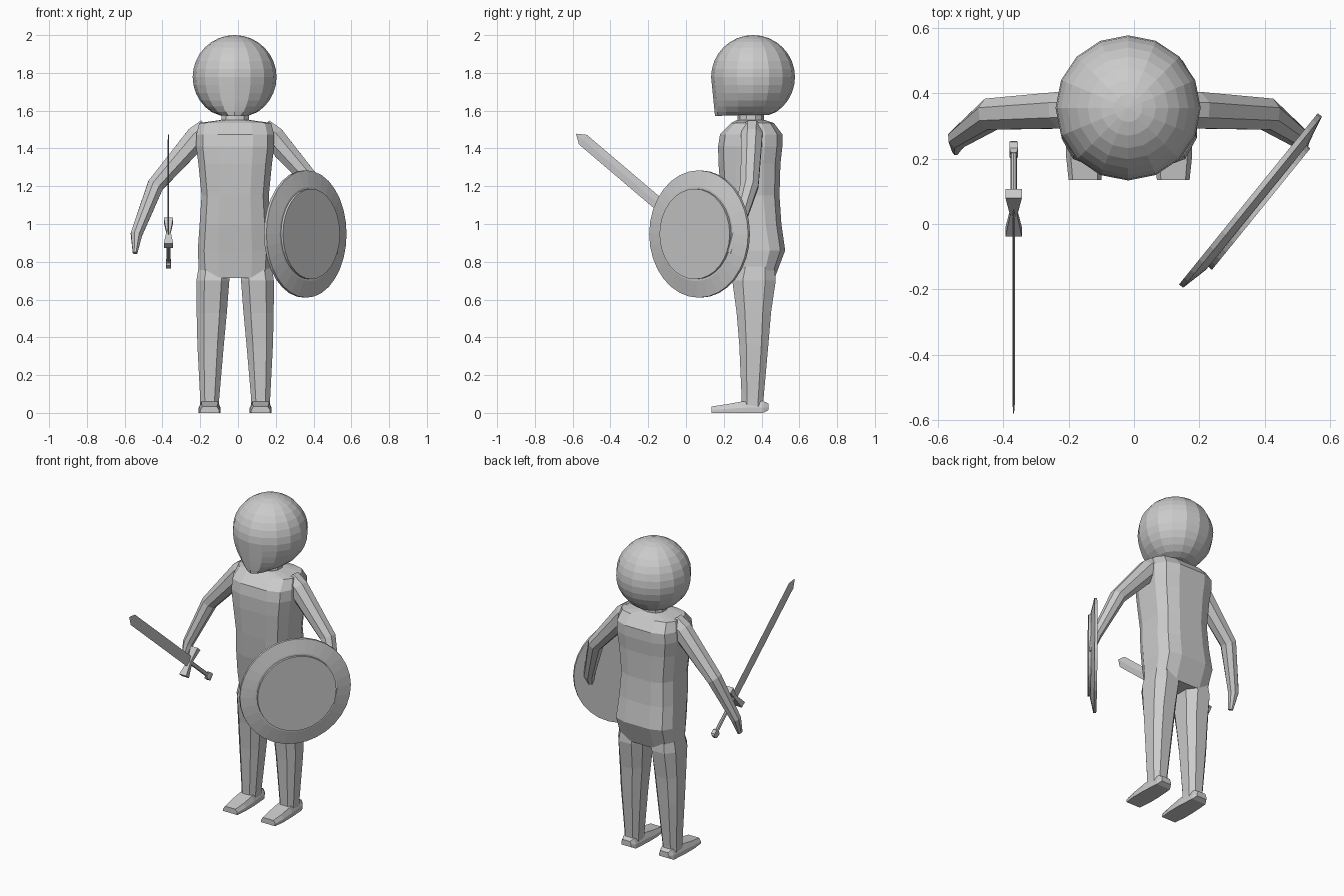
import bpy, bmesh, math
from mathutils import Vector, Matrix

if "Cube" in bpy.data.objects:
    bpy.data.objects.remove(bpy.data.objects["Cube"])

CX = -0.015  # body symmetry plane
grey = bpy.data.materials.new("plain grey")
grey.diffuse_color = (0.6, 0.6, 0.6, 1)
grey.use_nodes = True
grey.node_tree.nodes["Principled BSDF"].inputs["Base Color"].default_value = grey.diffuse_color


def finish(name, bm):
    bmesh.ops.recalc_face_normals(bm, faces=bm.faces)
    me = bpy.data.meshes.new(name)
    bm.to_mesh(me)
    bm.free()
    me.materials.append(grey)
    ob = bpy.data.objects.new(name, me)
    bpy.context.scene.collection.objects.link(ob)
    return ob


def loft(name, rings, mirror=False, matrix=None):
    """Skin a list of equal-length point rings and cap both ends."""
    bm = bmesh.new()
    rows = []
    for ring in rings:
        pts = [Vector(p) for p in ring]
        if mirror:
            pts = [Vector((2 * CX - p.x, p.y, p.z)) for p in pts]
        rows.append([bm.verts.new(p) for p in pts])
    n = len(rows[0])
    for a, b in zip(rows, rows[1:]):
        for i in range(n):
            j = (i + 1) % n
            bm.faces.new((a[i], a[j], b[j], b[i]))
    bm.faces.new(rows[0])
    bm.faces.new(rows[-1])
    if matrix:
        bm.transform(matrix)
    return finish(name, bm)


def section(cx, hw, y0, y1, z, n=12, power=0.6):
    """Horizontal rounded-box section with flat front and back facets."""
    top = math.cos(math.pi / n) ** power
    out = []
    for i in range(n):
        a = 2 * math.pi * (i + 0.5) / n
        c, s = math.cos(a), math.sin(a)
        x = math.copysign(abs(c) ** power, c) / top
        y = math.copysign(abs(s) ** power, s) / top
        out.append((cx + hw * x, (y0 + y1) / 2 + (y1 - y0) / 2 * y, z))
    return out


# Torso, from crotch to shoulders, closing in to the neck
torso = [(.19, .25, .47, .715), (.198, .225, .525, .86), (.188, .20, .505, 1.0),
         (.178, .185, .495, 1.15), (.195, .172, .50, 1.32), (.207, .17, .51, 1.41),
         (.205, .18, .51, 1.475), (.19, .24, .465, 1.535), (.08, .27, .42, 1.55)]
loft("torso", [section(CX, *t) for t in torso])

# Neck
loft("neck", [section(CX, .075, .275, .41, 1.53, 10, .9),
              section(CX, .07, .28, .41, 1.63, 10, .9)])

# Head: faceted ball with the lower front pushed out to form a jaw
R, CY, CZ = .222, .355, 1.778
bm = bmesh.new()
bmesh.ops.create_uvsphere(bm, u_segments=16, v_segments=16, radius=R)
for v in bm.verts:
    r = math.hypot(v.co.x, v.co.y)
    if v.co.z < -.01 and v.co.y < -.001 and r > .01:
        reach = R + .1 * v.co.z if r > .06 else .11
        v.co.y *= reach / r
    if v.co.z < -.2:
        v.co.z = -.2 - max(0, -v.co.y) * .03
bm.transform(Matrix.Translation((CX - .003, CY, CZ)))
finish("head", bm)

# Limbs, one side then mirrored
leg = [(-.10, .08, .29, .46, .86), (-.118, .087, .245, .475, .70),
       (-.124, .08, .268, .45, .53), (-.130, .07, .282, .436, .36),
       (-.135, .05, .295, .41, .07), (-.135, .05, .295, .41, .03)]
# foot rows: y, half width, bottom, top
foot = [(.437, .035, .015, .05), (.41, .05, 0, .062), (.295, .058, 0, .06),
        (.21, .058, 0, .045), (.135, .05, 0, .034)]
# arm rows: centre, half size across, half size in depth
arm = [((-.16, .35, 1.50), .06, .055), ((-.215, .348, 1.46), .062, .056),
       ((-.437, .336, 1.205), .044, .048), ((-.538, .262, .945), .031, .03),
       ((-.545, .228, .846), .012, .018)]


def arm_rings():
    pts = [Vector(a[0]) for a in arm]
    rings = []
    for i, (p, (_, w, d)) in enumerate(zip(pts, arm)):
        t = (pts[min(i + 1, len(pts) - 1)] - pts[max(i - 1, 0)]).normalized()
        depth = (Vector((0, 1, 0)) - t * t.y).normalized()
        across = t.cross(depth)
        angles = [math.pi * (k + .5) / 4 for k in range(8)]
        rings.append([p + across * w * 1.08 * math.cos(a) + depth * d * 1.08 * math.sin(a)
                      for a in angles])
    return rings


for side, flip in (("right", False), ("left", True)):
    loft(side + "_leg", [section(CX + c, w, a, b, z, 8, .75) for c, w, a, b, z in leg], flip)
    loft(side + "_foot",
         [[(CX - .135 + sx * w * k, y, z)
           for sx, k, z in ((-1, 1, z0), (1, 1, z0), (1, 1, z0 + (z1 - z0) * .45),
                            (1, .75, z1), (-1, .75, z1), (-1, 1, z0 + (z1 - z0) * .45))]
          for y, w, z0, z1 in foot], flip)
    loft(side + "_arm", arm_rings(), flip)


# Shield: flat back, bevelled rim and a raised front plate
def circle(r, z, n=32):
    return [(r * math.cos(2 * math.pi * i / n), r * math.sin(2 * math.pi * i / n), z)
            for i in range(n)]


n = Vector((.777, -.63, 0)).normalized()
u = Vector((.63, .777, 0)).normalized()
shield_m = Matrix.Translation((.35, .077, .947)) @ Matrix(
    ((u.x, 0, n.x), (u.y, 0, n.y), (0, 1, 0))).to_4x4()
loft("shield_body", [circle(r, z) for r, z in ((.337, 0), (.337, .016), (.25, .036))],
     matrix=shield_m)
loft("shield_plate", [circle(.239, .03), circle(.239, .05)], matrix=shield_m)

# Sword, built along local z: x = thickness, y = width
d = Vector((0, -.762, .648)).normalized()
w = Vector((0, .648, .762)).normalized()
sword_m = Matrix.Translation((-.368, .035, .953)) @ Matrix(
    ((1, 0, 0), (0, w.y, d.y), (0, w.z, d.z))).to_4x4()


def diamond(t, hw, z):
    return [(-t, 0, z), (0, -hw, z), (t, 0, z), (0, hw, z)]


def box_ring(hx, hy, z):
    return [(-hx, -hy, z), (hx, -hy, z), (hx, hy, z), (-hx, hy, z)]


loft("blade", [diamond(.004, .033, 0), diamond(.004, .033, .762),
               diamond(.001, .002, .808)], matrix=sword_m)
# Bow-tie guard, skinned along its length
loft("guard", [[(sx * hx, y, sz * hz) for sx, sz in ((-1, -1), (1, -1), (1, 1), (-1, 1))]
               for y, hx, hz in ((-.09, .025, .019), (0, .011, .011), (.09, .025, .019))],
     matrix=sword_m)
loft("grip", [[(x * .75, y, z) for x, y, z in circle(.013, h, 8)] for h in (0, -.24)],
     matrix=sword_m)
loft("pommel", [box_ring(.009, .014, -.275), box_ring(.013, .022, -.265),
                box_ring(.013, .022, -.24), box_ring(.009, .014, -.23)], matrix=sword_m)
